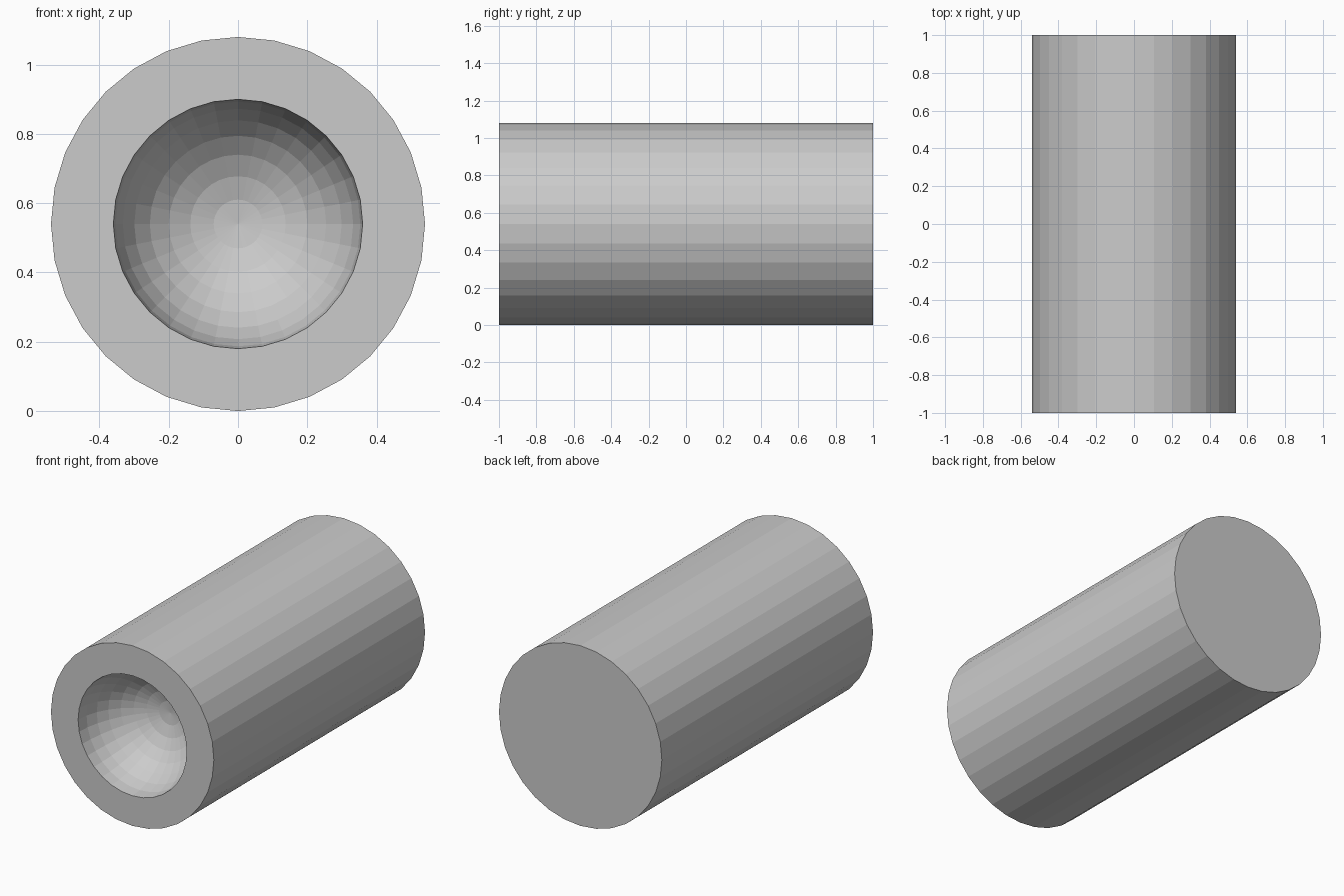
import bpy, bmesh
from math import sin, cos, pi, tau

if "Cube" in bpy.data.objects:
    bpy.data.objects.remove(bpy.data.objects["Cube"])

SIDES = 32
RADIUS, HALF_LENGTH = 0.54, 1.0
CUP_RADIUS, CUP_RINGS = 0.36, 8

# Half profile (radius, y): back cap, outer wall, front rim, hemispherical cup
profile = [(0, HALF_LENGTH), (RADIUS, HALF_LENGTH), (RADIUS, -HALF_LENGTH)]
for i in range(CUP_RINGS + 1):
    a = pi / 2 * (1 - i / CUP_RINGS)
    profile.append((CUP_RADIUS * sin(a), -HALF_LENGTH + CUP_RADIUS * cos(a)))

# Revolve the profile around the lengthwise axis
bm = bmesh.new()
verts = [bm.verts.new((0, y, RADIUS + r)) for r, y in profile]
edges = [bm.edges.new(pair) for pair in zip(verts, verts[1:])]
bmesh.ops.spin(bm, geom=verts + edges, cent=(0, 0, RADIUS), axis=(0, 1, 0),
               angle=tau, steps=SIDES, use_duplicate=False)
bmesh.ops.remove_doubles(bm, verts=bm.verts, dist=1e-4)
bmesh.ops.recalc_face_normals(bm, faces=bm.faces)

# Merge the coplanar fan on the back into one flat cap
back = [f for f in bm.faces if all(v.co.y > HALF_LENGTH - 1e-4 for v in f.verts)]
bmesh.ops.dissolve_faces(bm, faces=back, use_verts=True)

mesh = bpy.data.meshes.new("hollowed_cylinder")
bm.to_mesh(mesh)
bm.free()
body = bpy.data.objects.new("hollowed_cylinder", mesh)
bpy.context.collection.objects.link(body)
